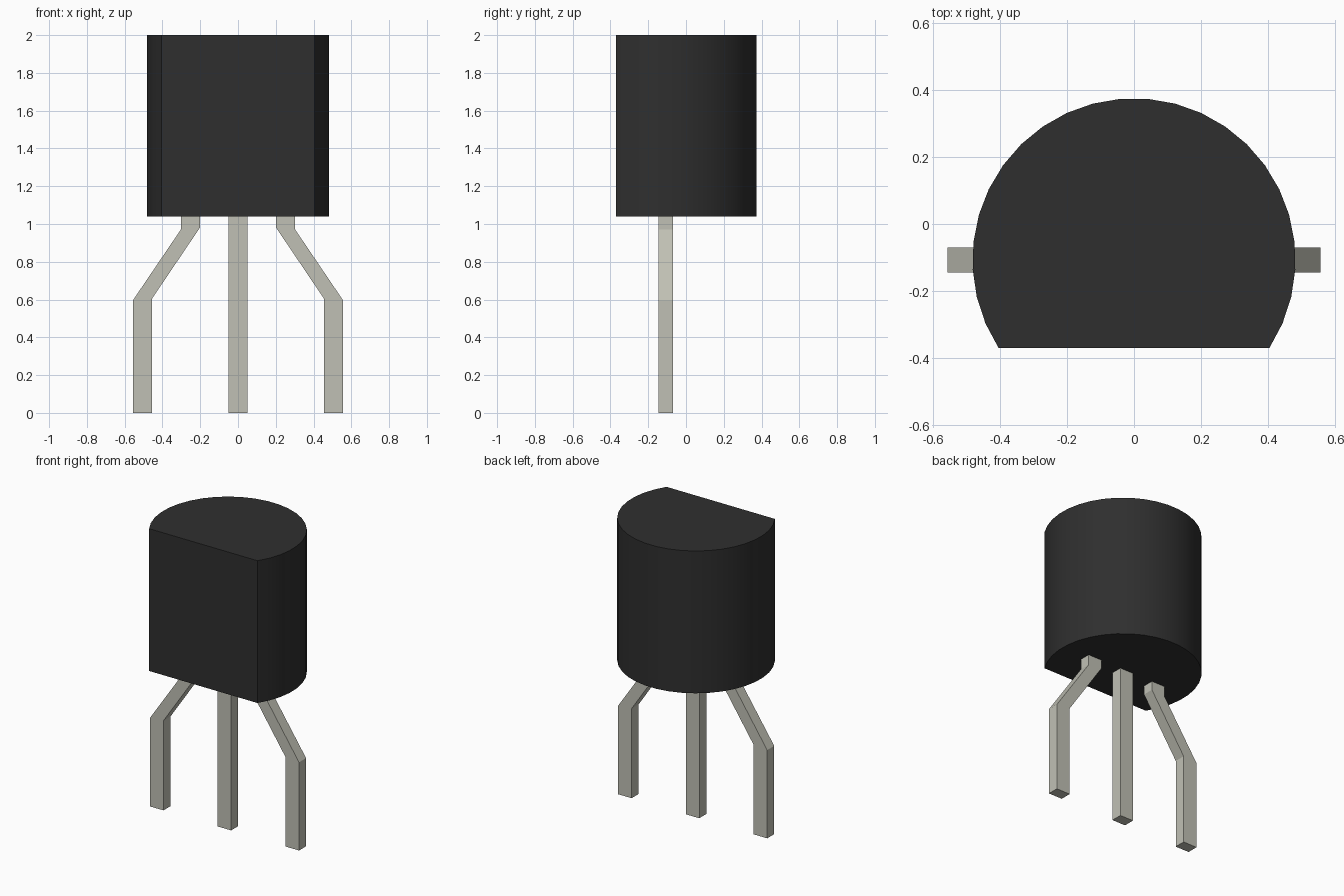
import bpy, bmesh, math

cube = bpy.data.objects.get("Cube")
if cube:
    bpy.data.objects.remove(cube, do_unlink=True)


def make_material(name, color):
    mat = bpy.data.materials.new(name)
    mat.use_nodes = True
    mat.diffuse_color = color
    mat.node_tree.nodes["Principled BSDF"].inputs["Base Color"].default_value = color
    return mat


def extruded(name, profile, offset, mat):
    """Extrude a closed outline of 3D points by an offset vector."""
    bm = bmesh.new()
    face = bm.faces.new([bm.verts.new(p) for p in profile])
    result = bmesh.ops.extrude_face_region(bm, geom=[face], use_keep_orig=True)
    moved = [v for v in result["geom"] if isinstance(v, bmesh.types.BMVert)]
    bmesh.ops.translate(bm, verts=moved, vec=offset)
    bmesh.ops.recalc_face_normals(bm, faces=bm.faces)
    mesh = bpy.data.meshes.new(name)
    bm.to_mesh(mesh)
    bm.free()
    mesh.materials.append(mat)
    obj = bpy.data.objects.new(name, mesh)
    bpy.context.collection.objects.link(obj)
    return obj


black = make_material("black plastic", (0.028, 0.028, 0.028, 1))
metal = make_material("dull tin", (0.53, 0.53, 0.46, 1))

# Body: a round case cut by a flat front
radius, centre_y, base, top = 0.482, -0.107, 1.04, 2.0
segments, half_arc = 25, math.radians(123)
outline = []
for i in range(segments + 1):
    a = -half_arc + 2 * half_arc * i / segments
    outline.append((radius * math.sin(a), centre_y + radius * math.cos(a), base))
body = extruded("body", outline, (0, 0, top - base), black)
bpy.ops.object.select_all(action="DESELECT")
body.select_set(True)
bpy.context.view_layer.objects.active = body
bpy.ops.object.shade_smooth_by_angle(angle=math.radians(30))

# Leads: flat strips, the outer pair bent outwards
lead_front, lead_depth, root = -0.145, 0.075, base + 0.01


def lead(name, points):
    extruded(name, [(x, lead_front, z) for x, z in points], (0, lead_depth, 0), metal)


lead("middle_lead", [(-0.05, 0), (0.05, 0), (0.05, root), (-0.05, root)])
bent = [(0.455, 0), (0.557, 0), (0.557, 0.595), (0.303, 0.97),
        (0.303, root), (0.202, root), (0.202, 0.98), (0.455, 0.605)]
for name, side in (("left_lead", 1), ("right_lead", -1)):
    lead(name, [(side * x, z) for x, z in bent])
